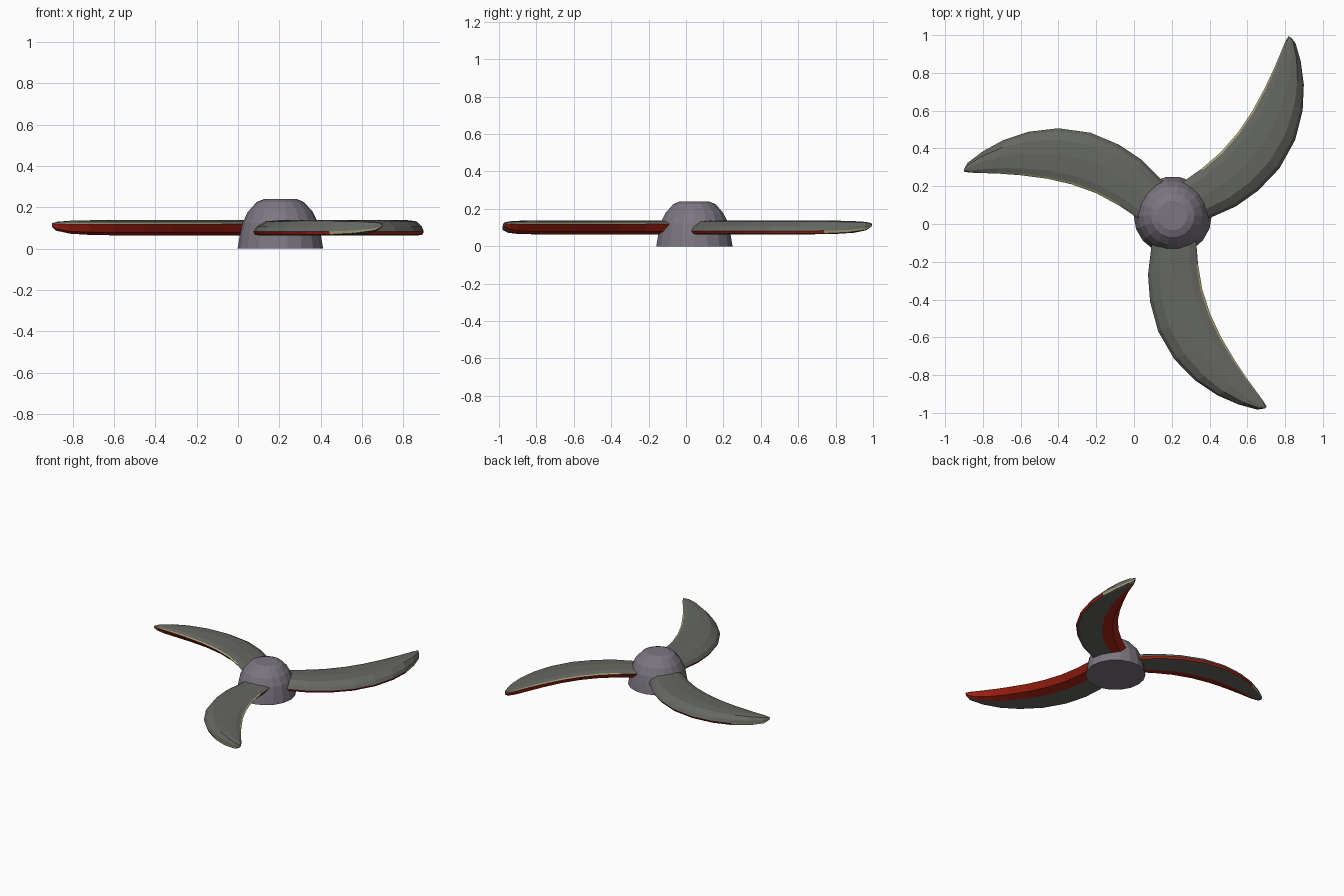
import bpy, bmesh, math
from mathutils import Vector, Matrix

if "Cube" in bpy.data.objects:
    bpy.data.objects.remove(bpy.data.objects["Cube"])

CENTRE = Vector((0.205, 0.045, 0))


def material(name, rgb):
    m = bpy.data.materials.new(name)
    m.diffuse_color = (*rgb, 1)
    m.use_nodes = True
    m.node_tree.nodes["Principled BSDF"].inputs["Base Color"].default_value = m.diffuse_color
    return m


GREY = material("blade_grey", (0.13, 0.135, 0.12))
RED = material("edge_red", (0.36, 0.015, 0.006))
YELLOW = material("edge_yellow", (0.42, 0.38, 0.18))
HUB = material("hub_grey", (0.20, 0.18, 0.215))


def make_object(name, bm, mats):
    bmesh.ops.recalc_face_normals(bm, faces=bm.faces)
    me = bpy.data.meshes.new(name)
    bm.to_mesh(me)
    bm.free()
    for m in mats:
        me.materials.append(m)
    ob = bpy.data.objects.new(name, me)
    bpy.context.collection.objects.link(ob)
    return ob


# Hub: stacked rings forming a faceted dome
def build_hub(sides=18):
    profile = [(0.207, 0), (0.197, 0.06), (0.183, 0.125), (0.157, 0.178),
               (0.115, 0.225), (0.078, 0.24)]
    bm = bmesh.new()
    rings = []
    for r, z in profile:
        rings.append([bm.verts.new((r * math.cos(2 * math.pi * k / sides),
                                    r * math.sin(2 * math.pi * k / sides), z))
                      for k in range(sides)])
    for a, b in zip(rings, rings[1:]):
        for k in range(sides):
            j = (k + 1) % sides
            bm.faces.new((a[k], a[j], b[j], b[k]))
    bm.faces.new(rings[0])
    bm.faces.new(rings[-1])
    make_object("hub", bm, [HUB]).location = CENTRE


# Blade stations relative to the hub: convex x, y, concave x, y, thickness
STATIONS = [
    (0.02, 0.11, -0.11, -0.04, 1), (-0.05, 0.18, -0.19, -0.01, 1),
    (-0.165, 0.295, -0.285, 0.053, 1), (-0.285, 0.375, -0.405, 0.118, 1),
    (-0.435, 0.438, -0.535, 0.165, 1), (-0.605, 0.462, -0.665, 0.195, 1),
    (-0.765, 0.443, -0.805, 0.213, 1), (-0.895, 0.40, -0.925, 0.222, 0.97),
    (-1.005, 0.34, -1.025, 0.225, 0.85), (-1.085, 0.28, -1.075, 0.227, 0.6),
    (-1.105, 0.245, -1.105, 0.232, 0.25)]
# Cross-section: position from concave (0) to convex (1) edge, height
SECTION = [(0, 0.118), (0.035, 0.124), (0.16, 0.134), (0.5, 0.138),
           (0.78, 0.132), (0.94, 0.106), (1, 0.082), (0.97, 0.067),
           (0.9, 0.064), (0.38, 0.064), (0.13, 0.078)]
TIP_Z = 0.118


def build_blade(name, angle):
    bm = bmesh.new()
    rings = []
    for ax, ay, bx, by, t in STATIONS:
        convex, concave = Vector((ax, ay, 0)), Vector((bx, by, 0))
        ring = []
        for v, z in SECTION:
            p = concave.lerp(convex, v)
            p.z = TIP_Z + (z - TIP_Z) * t
            ring.append(bm.verts.new(p))
        rings.append(ring)
    n = len(SECTION)
    for i, (a, b) in enumerate(zip(rings, rings[1:])):
        for k in range(n):
            j = (k + 1) % n
            f = bm.faces.new((a[k], a[j], b[j], b[k]))
            # yellow strip on the concave lip, red below it and on the convex edge
            if k == 0 and i >= 2:
                f.material_index = 2
            elif k == 6:
                f.material_index = 2 if i >= 7 else 1
            elif k >= 9:
                f.material_index = 1
    bm.faces.new(rings[0])
    bm.faces.new(rings[-1])
    bmesh.ops.rotate(bm, verts=bm.verts, cent=(0, 0, 0),
                     matrix=Matrix.Rotation(math.radians(angle), 3, 'Z'))
    make_object(name, bm, [GREY, RED, YELLOW]).location = CENTRE


build_hub()
for name, angle in (("blade_left", 0), ("blade_back", -111), ("blade_front", 128)):
    build_blade(name, angle)
